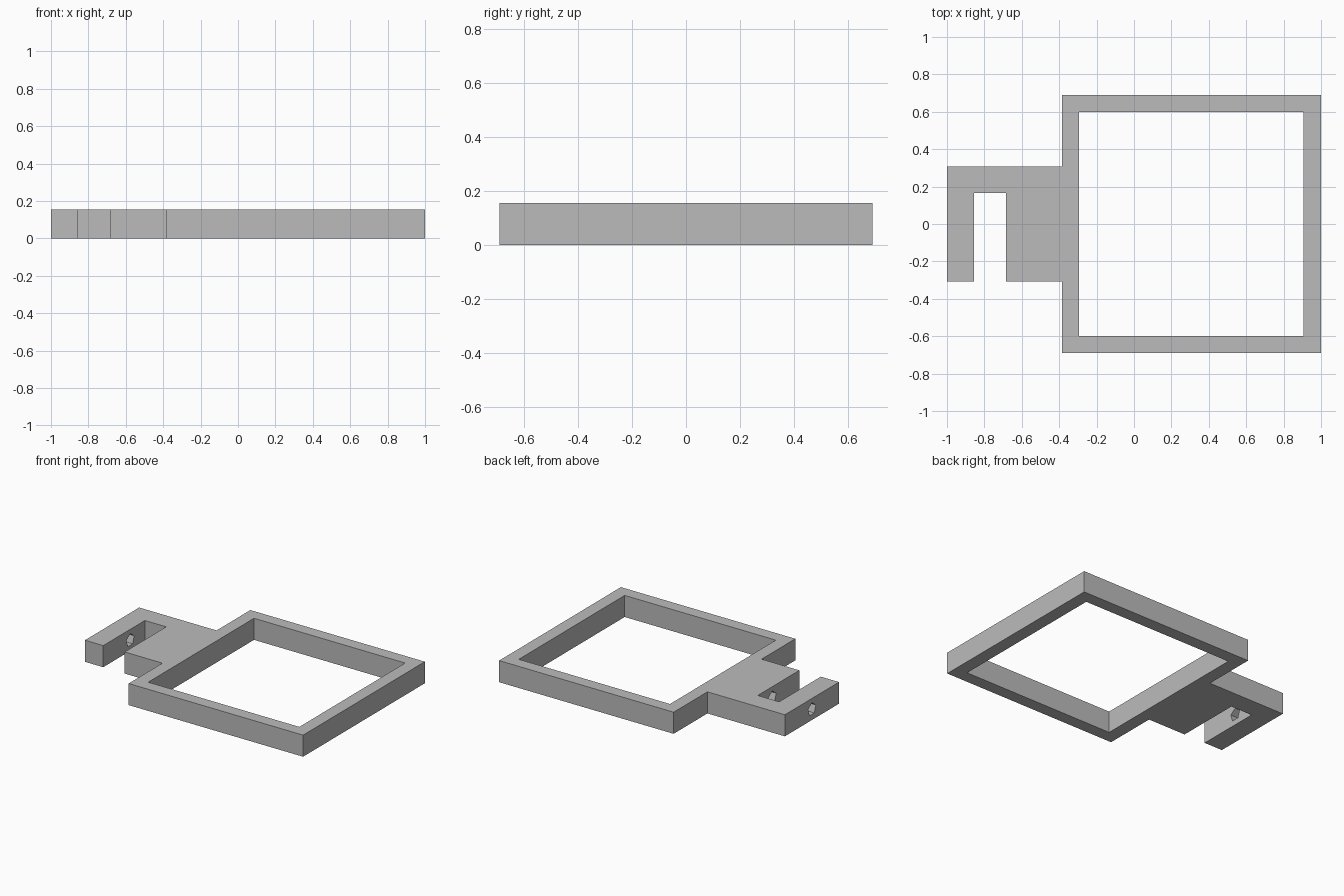
import bpy
import math

default = bpy.data.objects.get("Cube")
if default:
    bpy.data.objects.remove(default, do_unlink=True)

THICK = 0.155

grey = bpy.data.materials.new("plain_grey")
grey.use_nodes = True
colour = (0.5, 0.5, 0.5, 1.0)
grey.diffuse_color = colour
grey.node_tree.nodes["Principled BSDF"].inputs["Base Color"].default_value = colour


def box(name, x0, x1, y0, y1, z0=0.0, z1=THICK):
    """Axis-aligned box between the given limits."""
    bpy.ops.mesh.primitive_cube_add(size=1)
    ob = bpy.context.object
    ob.name = name
    ob.location = ((x0 + x1) / 2, (y0 + y1) / 2, (z0 + z1) / 2)
    ob.scale = (x1 - x0, y1 - y0, z1 - z0)
    bpy.ops.object.transform_apply(location=True, rotation=True, scale=True)
    ob.data.materials.append(grey)
    return ob


def combine(target, other, operation):
    """Apply a boolean and discard the helper."""
    mod = target.modifiers.new(operation.lower(), "BOOLEAN")
    mod.operation = operation
    mod.solver = "EXACT"
    mod.object = other
    bpy.context.view_layer.objects.active = target
    bpy.ops.object.modifier_apply(modifier=mod.name)
    bpy.data.objects.remove(other, do_unlink=True)


# Square frame joined to the side bracket
frame = box("frame_with_bracket", -0.385, 1.0, -0.69, 0.69)
combine(frame, box("bracket", -1.0, -0.34, -0.307, 0.307), "UNION")

# Square window and the slot that opens to the front
combine(frame, box("window_cutter", -0.293, 0.907, -0.6, 0.6, -0.1, 0.3), "DIFFERENCE")
combine(frame, box("slot_cutter", -0.855, -0.685, -0.5, 0.165, -0.1, 0.3), "DIFFERENCE")

# Five-sided pin hole through the outer arm and into the bracket, point upward
bpy.ops.mesh.primitive_cylinder_add(vertices=5, radius=0.046, depth=0.6)
pin = bpy.context.object
pin.name = "pin_hole_cutter"
pin.data.materials.append(grey)
pin.rotation_euler = (0, math.pi / 2, 0)
bpy.ops.object.transform_apply(location=False, rotation=True, scale=False)
top = max(v.co.z for v in pin.data.vertices)
bottom = min(v.co.z for v in pin.data.vertices)
if top < -bottom:
    pin.rotation_euler = (math.pi, 0, 0)
elif abs(top + bottom) < 0.001:
    pin.rotation_euler = (math.pi / 2, 0, 0)
    bpy.ops.object.transform_apply(location=False, rotation=True, scale=False)
    if max(v.co.z for v in pin.data.vertices) < -min(v.co.z for v in pin.data.vertices):
        pin.rotation_euler = (math.pi, 0, 0)
pin.location = (-0.84, 0, THICK / 2)
bpy.ops.object.transform_apply(location=True, rotation=True, scale=False)
combine(frame, pin, "DIFFERENCE")
